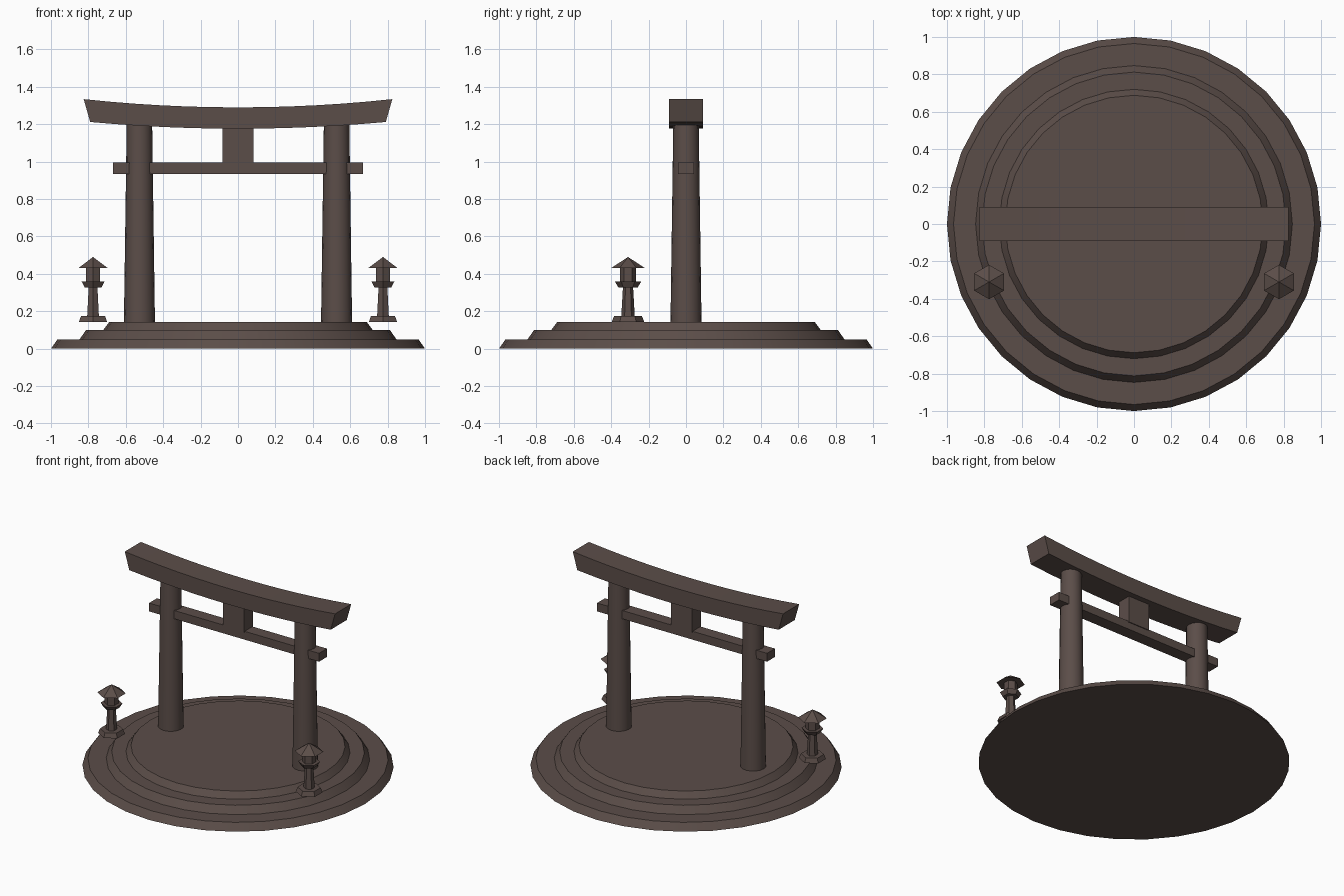
import bpy, bmesh
from math import radians, pi
from mathutils import Matrix

if "Cube" in bpy.data.objects:
    bpy.data.objects.remove(bpy.data.objects["Cube"])

wood = bpy.data.materials.new("dark_wood")
wood.diffuse_color = (0.105, 0.075, 0.066, 1)
wood.use_nodes = True
wood.node_tree.nodes["Principled BSDF"].inputs["Base Color"].default_value = wood.diffuse_color


def finish(name, bm, smooth=False):
    bmesh.ops.recalc_face_normals(bm, faces=bm.faces)
    mesh = bpy.data.meshes.new(name)
    bm.to_mesh(mesh)
    bm.free()
    mesh.materials.append(wood)
    ob = bpy.data.objects.new(name, mesh)
    bpy.context.collection.objects.link(ob)
    if smooth:
        bpy.ops.object.select_all(action='DESELECT')
        ob.select_set(True)
        bpy.context.view_layer.objects.active = ob
        bpy.ops.object.shade_smooth_by_angle(angle=radians(30))
    return ob


def add_cone(bm, x, y, z0, z1, r0, r1, sides, turn=0.0):
    m = Matrix.Translation((x, y, (z0 + z1) / 2)) @ Matrix.Rotation(turn, 4, 'Z')
    bmesh.ops.create_cone(bm, cap_ends=True, segments=sides, radius1=r0,
                          radius2=r1, depth=z1 - z0, matrix=m)


def box(name, hx, hy, z0, z1):
    bm = bmesh.new()
    m = Matrix.Translation((0, 0, (z0 + z1) / 2)) @ Matrix.Diagonal((2 * hx, 2 * hy, z1 - z0, 1))
    bmesh.ops.create_cube(bm, size=1, matrix=m)
    return finish(name, bm)


# Stepped round platform
for name, z0, z1, r0, r1 in (("platform_lower", 0, 0.05, 1.0, 0.965),
                             ("platform_middle", 0.05, 0.1, 0.847, 0.812),
                             ("platform_upper", 0.1, 0.143, 0.72, 0.688)):
    bm = bmesh.new()
    add_cone(bm, 0, 0, z0, z1, r0, r1, 32)
    finish(name, bm, True)

# Tapered gate posts
for side, s in (("left", -1), ("right", 1)):
    bm = bmesh.new()
    add_cone(bm, s * 0.527, 0, 0.143, 1.205, 0.083, 0.068, 16)
    finish(side + "_post", bm, True)

# Tie beam and centre strut
box("tie_beam", 0.667, 0.044, 0.935, 0.994)
box("centre_strut", 0.083, 0.05, 0.986, 1.2)

# Upswept top beam: curved profile extruded through its depth
steps = [-1 + i / 6 for i in range(13)]
outline = [(0.825 * t, 1.29 + 0.044 * t * t) for t in steps]
outline += [(0.79 * t, 1.176 + 0.036 * t * t) for t in reversed(steps)]
bm = bmesh.new()
face = bm.faces.new([bm.verts.new((x, -0.09, z)) for x, z in outline])
ext = bmesh.ops.extrude_face_region(bm, geom=[face])
new = [v for v in ext["geom"] if isinstance(v, bmesh.types.BMVert)]
bmesh.ops.translate(bm, verts=new, vec=(0, 0.18, 0))
finish("top_beam", bm, True)

# Hexagonal lanterns: foot, stem, tray, lamp box, roof
lantern = (("foot", 0.143, 0.175, 0.087, 0.074),
           ("stem", 0.175, 0.33, 0.036, 0.027),
           ("tray", 0.328, 0.358, 0.052, 0.07),
           ("lamp_box", 0.358, 0.432, 0.044, 0.044),
           ("roof", 0.43, 0.49, 0.092, 0.0))
for side, s in (("left", -1), ("right", 1)):
    for part, z0, z1, r0, r1 in lantern:
        bm = bmesh.new()
        add_cone(bm, s * 0.775, -0.31, z0, z1, r0, r1, 6)
        if r1 == 0:
            bmesh.ops.remove_doubles(bm, verts=bm.verts, dist=1e-5)
        finish(f"{side}_lantern_{part}", bm)
